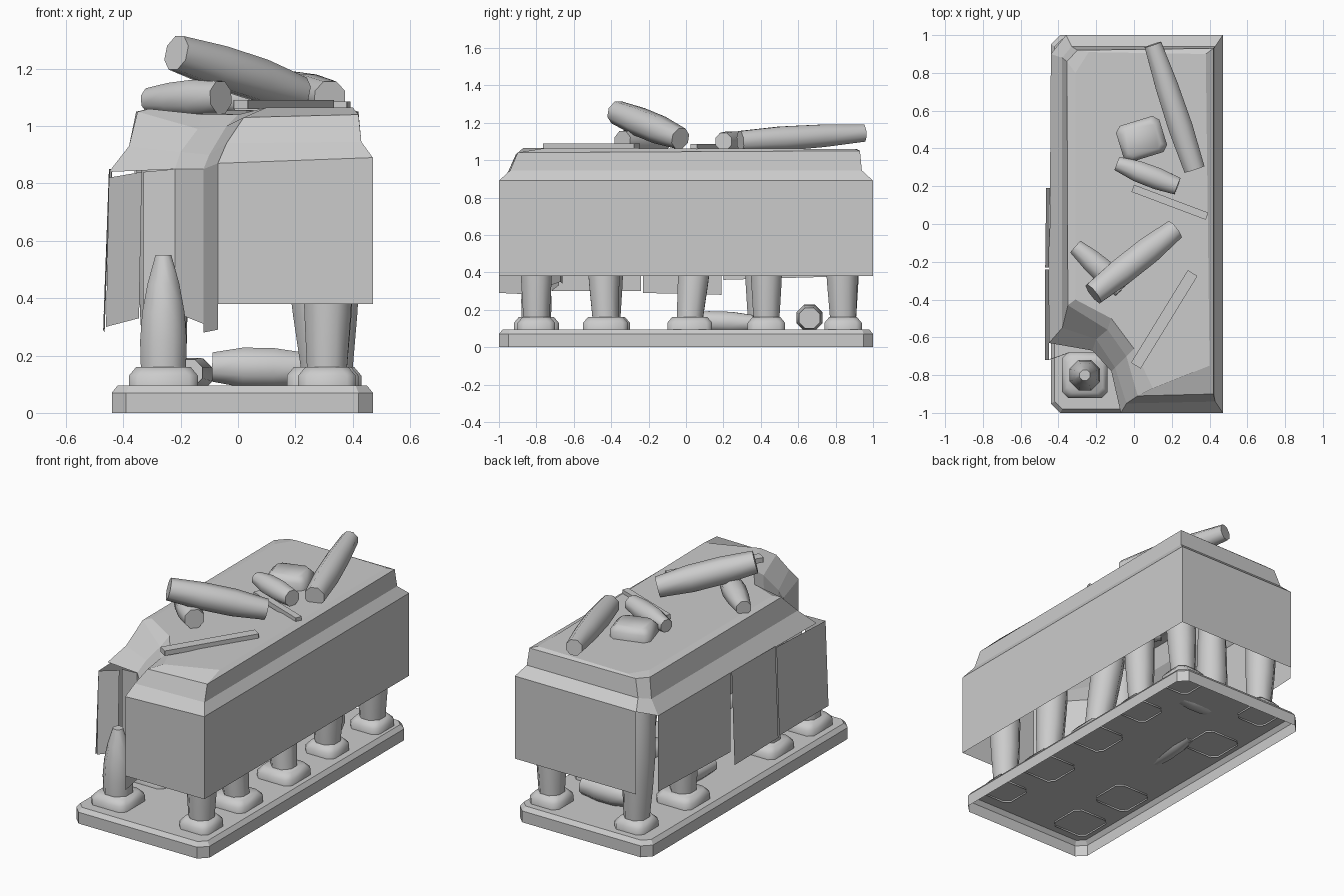
import bpy, bmesh, math
from mathutils import Vector

if "Cube" in bpy.data.objects:
    bpy.data.objects.remove(bpy.data.objects["Cube"])

stone = bpy.data.materials.new("grey_stone")
stone.diffuse_color = (0.6, 0.6, 0.6, 1)
stone.use_nodes = True
stone.node_tree.nodes["Principled BSDF"].inputs["Base Color"].default_value = stone.diffuse_color


def loft(name, rings, cap_start=False, cap_end=True, smooth=None, skip=()):
    """Skin a stack of closed rings; skip lists side indices left open."""
    bm = bmesh.new()
    rs = [[bm.verts.new(p) for p in r] for r in rings]
    n = len(rs[0])
    for a, b in zip(rs, rs[1:]):
        for i in range(n):
            if i not in skip:
                j = (i + 1) % n
                bm.faces.new((a[i], a[j], b[j], b[i]))
    if cap_end:
        bm.faces.new(rs[-1])
    if cap_start:
        bm.faces.new(rs[0][::-1])
    return finish(name, bm, smooth)


def finish(name, bm, smooth=None):
    me = bpy.data.meshes.new(name)
    bm.to_mesh(me)
    bm.free()
    me.materials.append(stone)
    ob = bpy.data.objects.new(name, me)
    bpy.context.collection.objects.link(ob)
    if smooth:
        bpy.ops.object.select_all(action='DESELECT')
        ob.select_set(True)
        bpy.context.view_layer.objects.active = ob
        bpy.ops.object.shade_smooth_by_angle(angle=math.radians(smooth))
    return ob


def cut_rect(cx, cy, hx, hy, c, z):
    """Rectangle with cut corners, counter-clockwise."""
    pts = [(hx, -hy + c), (hx, hy - c), (hx - c, hy), (-hx + c, hy),
           (-hx, hy - c), (-hx, -hy + c), (-hx + c, -hy), (hx - c, -hy)]
    return [(cx + x, cy + y, z) for x, y in pts]


def drum(name, p0, p1, radii, sides=8, flat=1.0):
    """Tapered shaft between two points; radii spread evenly along it."""
    p0, p1 = Vector(p0), Vector(p1)
    d = (p1 - p0).normalized()
    up = Vector((0, 0, 1)) if abs(d.z) < 0.9 else Vector((0, 1, 0))
    u = d.cross(up).normalized()
    v = u.cross(d)
    u, v = v, u
    rings = []
    for k, r in enumerate(radii):
        c = p0.lerp(p1, k / (len(radii) - 1))
        ring = []
        for i in range(sides):
            a = 2 * math.pi * (i + 0.5) / sides
            ring.append(c + u * (r * flat * math.cos(a)) - v * (r * math.sin(a)))
        rings.append(ring)
    ob = loft(name, rings, True, True, 50)
    bm = bmesh.new()
    bm.from_mesh(ob.data)
    bmesh.ops.recalc_face_normals(bm, faces=bm.faces)
    bm.to_mesh(ob.data)
    bm.free()
    return ob


def block(name, centre, size, rot_z, taper=1.0, tilt=0.0):
    """Rubble slab, optionally narrower at the top."""
    hx, hy, hz = (s / 2 for s in size)
    c = min(hx, hy) * 0.3 if taper < 1 else 0.002
    ob = loft(name, [cut_rect(0, 0, hx, hy, c, -hz), cut_rect(0, 0, hx, hy, c, hz * 0.3),
                     cut_rect(0, 0, hx * taper, hy * taper, c * taper, hz)], True, True,
              50 if taper < 1 else None)
    ob.location = centre
    ob.rotation_euler = (0, tilt, rot_z)


# Floor slab, open underneath
loft("floor_slab", [cut_rect(0.015, 0, 0.455, 1.0, 0.05, 0),
                    cut_rect(0.015, 0, 0.455, 1.0, 0.05, 0.07),
                    cut_rect(0.015, 0, 0.435, 0.98, 0.04, 0.095)])

# Columns with plinths: x, y, shaft lean in x and y, top height
columns = [(0.31, -0.8, 0.01, 0.0, 0.95), (0.29, -0.43, -0.07, -0.03, 0.95),
           (0.30, 0.02, -0.10, 0.07, 0.95), (0.31, 0.43, 0.02, 0.0, 0.95),
           (0.33, 0.84, 0.02, -0.02, 0.95), (-0.26, -0.8, 0.0, 0.0, 0.55),
           (-0.26, -0.42, 0.0, 0.0, 0.92), (-0.26, 0.4, 0.0, 0.0, 0.92),
           (-0.25, 0.84, -0.03, 0.0, 0.92)]
for i, (x, y, lx, ly, top) in enumerate(columns):
    h = 0.12 if i in (1, 2, 5, 6, 7) else 0.1
    loft(f"plinth_{i}", [cut_rect(x, y, h, h, 0.03, 0.085), cut_rect(x, y, h, h, 0.03, 0.13),
                         cut_rect(x, y, h - 0.025, h - 0.025, 0.03, 0.16)], smooth=50)
    radii = (0.085, 0.088, 0.08, 0.06, 0.03) if top < 0.6 else (0.075, 0.088, 0.095, 0.09, 0.08)
    drum(f"column_{i}", (x, y, 0.15), (x + lx, y + ly, top), radii)

# Roof block: stacked outlines, broken away at the front left corner
r0 = [(.47, -1, .89), (.47, 1, .89), (-.36, 1, .89), (-.44, .9, .85),
      (-.45, -.63, .84), (-.22, -.67, .85), (-.12, -.78, .85), (-.07, -1, .87)]
r1 = [(.43, -.94, .945), (.43, .94, .945), (-.33, .94, .945), (-.38, .88, .93),
      (-.38, -.55, .93), (-.2, -.61, .91), (-.10, -.76, .9), (-.04, -.95, .94)]
r2 = [(.42, -.90, 1.04), (.42, .93, 1.05), (-.30, .92, 1.05), (-.355, .86, 1.05),
      (-.35, -.43, 1.05), (-.14, -.56, .99), (-.04, -.70, 1.0), (.02, -.91, 1.03)]
r3 = [(.40, -.75, 1.065), (.38, .90, 1.06), (-.24, .91, 1.06), (-.31, .80, 1.06),
      (-.31, -.40, 1.06), (-.12, -.5, 1.04), (0, -.66, 1.04), (.1, -.87, 1.065)]
loft("roof", [r0, r1, r2, r3])


def panel(name, a, b, za, zb, drop=0.0):
    """Single wall sheet hanging from edge a-b down to za / zb."""
    bm = bmesh.new()
    pts = [(a[0] + drop, a[1], za), (b[0] + drop, b[1], zb), b, a]
    bm.faces.new([bm.verts.new(p) for p in pts])
    finish(name, bm)


# Outer walls
panel("right_wall", r0[0], r0[1], .38, .38)
panel("back_wall", r0[1], r0[2], .38, .38)
panel("front_wall", r0[7], r0[0], .38, .38)
# Cracked left wall in three sheets
panel("left_wall_back", (-.44, .9, .85), (-.445, .2, .85), .38, .36)
panel("left_wall_middle", (-.445, .19, .85), (-.45, -.23, .85), .28, .29, -.02)
panel("left_wall_front", (-.45, -.24, .84), (-.45, -.72, .82), .30, .30, -.02)
# Broken corner sheets
panel("corner_sheet_a", (-.45, -.72, .82), (-.335, -.68, .84), .30, .33, -.01)
panel("corner_sheet_b", (-.33, -.66, .84), r0[5], .34, .35)
panel("corner_sheet_c", r0[5], r0[6], .35, .31)
panel("corner_sheet_d", r0[6], r0[7], .28, .29)

# Fallen column pieces on the roof
drum("fallen_column_long", (.10, .95, 1.145), (.32, .29, 1.10), (.05, .065, .07, .06))
drum("fallen_column_raised", (-.215, -.37, 1.255), (.215, -.03, 1.115), (.065, .078, .078, .06))
drum("fallen_column_left", (-.31, -.12, 1.09), (-.06, -.34, 1.10), (.045, .062, .07, .06))
drum("fallen_column_middle", (-.09, .32, 1.09), (.23, .20, 1.10), (.04, .06, .062, .05))
block("rubble_block", (.04, .45, 1.085), (.24, .2, .09), 0.3, 0.75)
block("plank_back", (.19, .115, 1.07), (.42, .04, .03), -0.36)
block("plank_front", (.16, -.505, 1.075), (.575, .06, .03), 1.02)

# Fallen pieces on the floor
drum("floor_drum_back", (-.09, .66, .16), (.23, .66, .155), (.055, .075, .075, .06))
drum("floor_drum_left", (-.17, .0, .14), (-.13, .36, .13), (.05, .06, .06, .045))
